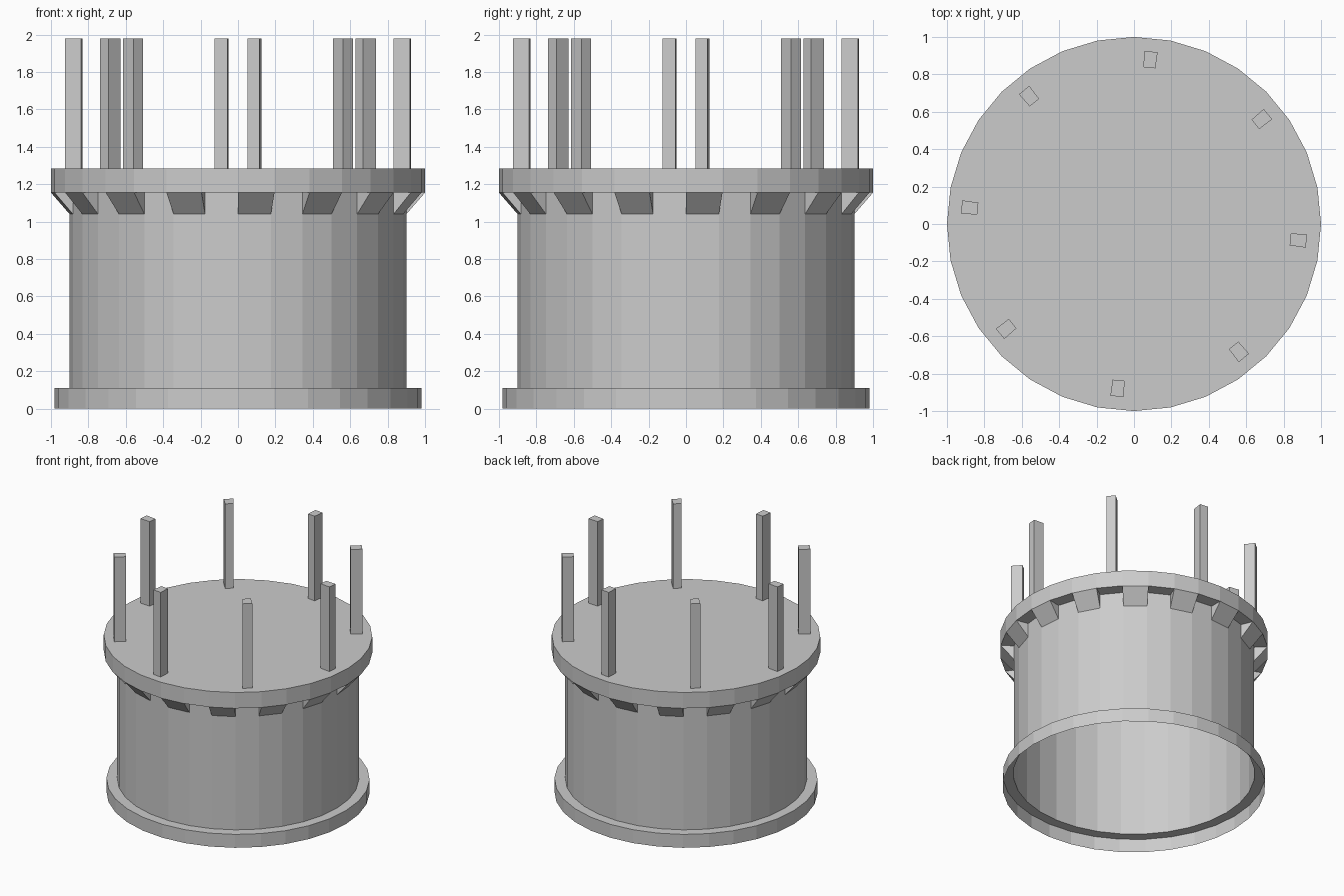
import bpy, bmesh
from math import sin, cos, radians

cube = bpy.data.objects.get("Cube")
if cube:
    bpy.data.objects.remove(cube, do_unlink=True)

SIDES = 32
STEP = 360 / SIDES

stone = bpy.data.materials.new("light grey")
stone.use_nodes = True
grey = (0.6, 0.6, 0.6, 1)
stone.diffuse_color = grey
stone.node_tree.nodes["Principled BSDF"].inputs["Base Color"].default_value = grey


def polar(r, deg, z):
    return (r * cos(radians(deg)), r * sin(radians(deg)), z)


def finish(name, bm):
    bmesh.ops.recalc_face_normals(bm, faces=bm.faces[:])
    mesh = bpy.data.meshes.new(name)
    bm.to_mesh(mesh)
    bm.free()
    mesh.materials.append(stone)
    obj = bpy.data.objects.new(name, mesh)
    bpy.context.collection.objects.link(obj)
    return obj


def sector(name, section, start, end):
    """Solid made by sweeping a radius/height section between two angles."""
    bm = bmesh.new()
    a, b = [[bm.verts.new(polar(r, deg, z)) for r, z in section] for deg in (start, end)]
    bm.faces.new(a)
    bm.faces.new(b)
    for i in range(len(section)):
        j = (i + 1) % len(section)
        bm.faces.new((a[i], a[j], b[j], b[i]))
    return finish(name, bm)


# Hollow tower: open skirt, wall, overhanging rim and flat roof
profile = [(0.98, 0), (0.98, 0.11), (0.9, 0.11), (0.9, 1.155), (1, 1.155), (1, 1.285)]
bm = bmesh.new()
rings = [[bm.verts.new(polar(r, i * STEP, z)) for i in range(SIDES)] for r, z in profile]
for low, high in zip(rings, rings[1:]):
    for i in range(SIDES):
        j = (i + 1) % SIDES
        bm.faces.new((low[i], low[j], high[j], high[i]))
bm.faces.new(rings[-1])
finish("tower_shell", bm)

# Sloping brackets under the rim, on every other wall panel
bracket = [(0.9, 1.04), (1, 1.155), (0.9, 1.155)]
for k in range(SIDES // 2):
    sector(f"rim_bracket_{k + 1}", bracket, 2 * k * STEP, (2 * k + 1) * STEP)

# Upright posts standing on the roof
post = [(0.84, 1.285), (0.927, 1.285), (0.927, 1.98), (0.84, 1.98)]
for k in range(8):
    mid = 45 * k - STEP / 2
    sector(f"roof_post_{k + 1}", post, mid - 2.2, mid + 2.2)
